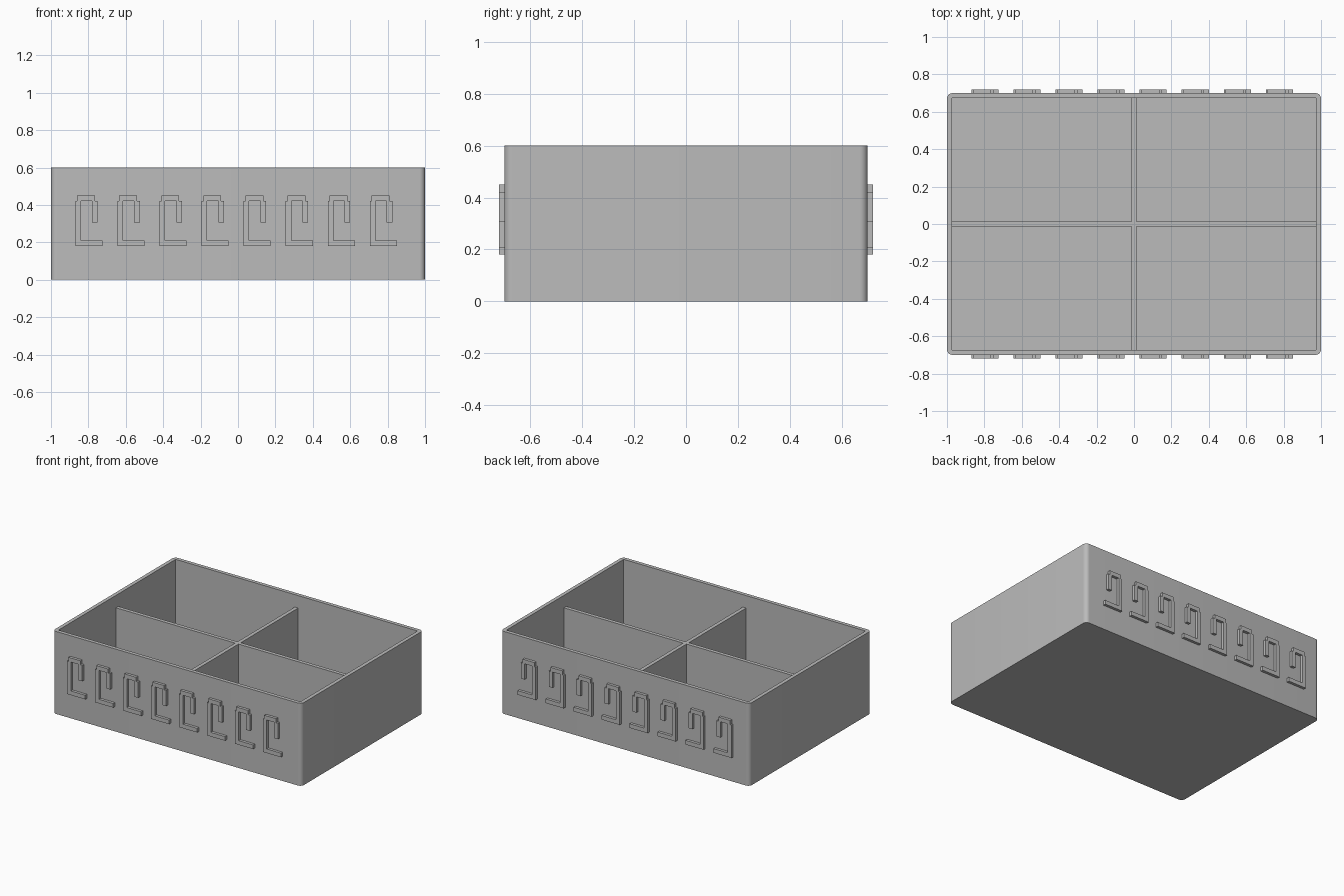
import bpy, bmesh
from mathutils import Vector

if "Cube" in bpy.data.objects:
    bpy.data.objects.remove(bpy.data.objects["Cube"], do_unlink=True)

HX, HY, HEIGHT = 1.0, 0.7, 0.6      # half length, half width, height
WALL = 0.027
DIVIDER_TOP = 0.51
RELIEF = 0.02

grey = bpy.data.materials.new("plain_grey")
grey.use_nodes = True
colour = (0.5, 0.5, 0.5, 1)
grey.diffuse_color = colour
grey.node_tree.nodes["Principled BSDF"].inputs["Base Color"].default_value = colour


def extrude(name, points, direction):
    """Solid made by pushing a closed outline along a direction."""
    bm = bmesh.new()
    face = bm.faces.new([bm.verts.new(p) for p in points])
    moved = bmesh.ops.extrude_face_region(bm, geom=[face], use_keep_orig=True)["geom"]
    verts = [v for v in moved if isinstance(v, bmesh.types.BMVert)]
    bmesh.ops.translate(bm, verts=verts, vec=Vector(direction))
    bmesh.ops.recalc_face_normals(bm, faces=bm.faces)
    mesh = bpy.data.meshes.new(name)
    bm.to_mesh(mesh)
    bm.free()
    mesh.materials.append(grey)
    obj = bpy.data.objects.new(name, mesh)
    bpy.context.collection.objects.link(obj)
    return obj


def rectangle(x, y, z):
    return [(-x, -y, z), (x, -y, z), (x, y, z), (-x, y, z)]


# Tray shell: rounded upright corners, square-cornered cavity
tray = extrude("tray", rectangle(HX, HY, 0), (0, 0, HEIGHT))
bm = bmesh.new()
bm.from_mesh(tray.data)
upright = [e for e in bm.edges if abs(e.verts[0].co.z - e.verts[1].co.z) > 0.1]
bmesh.ops.bevel(bm, geom=upright, offset=0.03, segments=8, profile=0.5, affect='EDGES')
bm.to_mesh(tray.data)
bm.free()

cavity = extrude("cavity_cutter", rectangle(HX - WALL, HY - WALL, WALL), (0, 0, HEIGHT))
cavity.hide_render = True
cut = tray.modifiers.new("cavity", 'BOOLEAN')
cut.object = cavity
cut.operation = 'DIFFERENCE'
cut.solver = 'EXACT'

bpy.ops.object.select_all(action='DESELECT')
tray.select_set(True)
bpy.context.view_layer.objects.active = tray
bpy.ops.object.modifier_apply(modifier="cavity")
bpy.data.objects.remove(cavity, do_unlink=True)
bpy.ops.object.shade_smooth_by_angle(angle=0.6)

# Crossed dividers, a little lower than the rim
t, ex, ey = WALL / 2, HX - WALL, HY - WALL
quarter = [(ex, t), (t, t), (t, ey)]
cross = quarter + [(-x, y) for x, y in reversed(quarter)]
cross += [(-x, -y) for x, y in cross]
extrude("crossed_dividers", [(x, y, WALL) for x, y in cross], (0, 0, DIVIDER_TOP - WALL))

# Raised hook ornaments in a row, the same on front and back
hook = [(0, .18), (.145, .18), (.145, .21), (.03, .21), (.03, .42), (.09, .42),
        (.09, .305), (.12, .305), (.12, .42), (.105, .42), (.105, .45),
        (.01, .45), (.01, .42), (0, .42)]
for side, name in ((-1, "front_ornaments"), (1, "back_ornaments")):
    row = extrude(name, [(x - 0.87, side * HY, z) for x, z in hook], (0, side * RELIEF, 0))
    array = row.modifiers.new("row", 'ARRAY')
    array.count = 8
    array.use_relative_offset = False
    array.use_constant_offset = True
    array.constant_offset_displace = (0.225, 0, 0)
